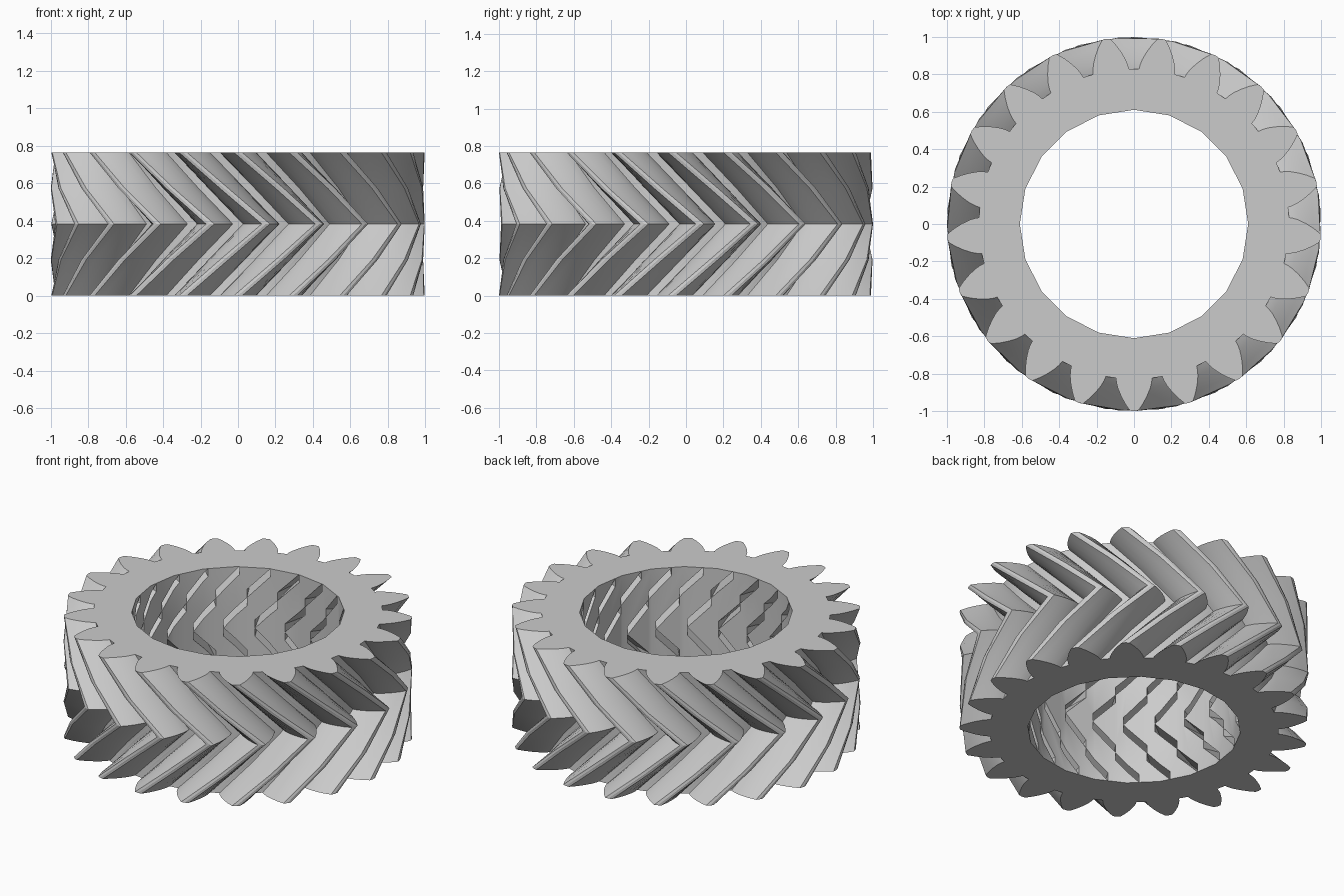
import bpy, bmesh
from math import sin, cos, pi, radians

cube = bpy.data.objects.get("Cube")
if cube:
    bpy.data.objects.remove(cube, do_unlink=True)

TEETH = 21
HEIGHT = 0.765
BORE = 0.61
PITCH = 2 * pi / TEETH
TWIST = 1.5 * PITCH          # turn from an end face to the middle
SLICES = 4                   # two layers in each half

metal = bpy.data.materials.new("plain_grey")
metal.use_nodes = True
grey = (0.6, 0.6, 0.6, 1)
metal.diffuse_color = grey
metal.node_tree.nodes["Principled BSDF"].inputs["Base Color"].default_value = grey

# Half tooth: radius and half angle of the gap beside it, in degrees
FLANK = [(0.828, 1.9), (0.85, 2.2), (0.88, 2.9), (0.92, 4.2), (0.96, 5.7), (0.997, 7.3)]
right = [(FLANK[0][0], -PITCH / 2)] + [(r, radians(g) - PITCH / 2) for r, g in FLANK]
left = [(r, -a) for r, a in reversed(right)]
PROFILE = [(0, 0)] + right + [(1.0, 0)] + left


def tooth_segment(centre):
    """One wedge from the axis to a tooth tip, twisted one way and then back."""
    bm = bmesh.new()
    rings = []
    for k in range(SLICES + 1):
        t = k / SLICES
        turn = centre + TWIST * (1 - abs(2 * t - 1))
        rings.append([bm.verts.new((r * cos(a + turn), r * sin(a + turn), HEIGHT * t))
                      for r, a in PROFILE])
    n = len(PROFILE)
    for k in range(SLICES):
        low, high = rings[k], rings[k + 1]
        for i in range(n):
            j = (i + 1) % n
            a, b, c, d = low[i], low[j], high[j], high[i]
            # The splits mirror at the middle, leaving slits between wedges
            if k < SLICES // 2:
                tris = ((a, b, c), (a, c, d))
            else:
                tris = ((a, b, d), (b, c, d))
            for tri in tris:
                bm.faces.new(tri)
    bm.faces.new(list(reversed(rings[0])))
    bm.faces.new(rings[-1])
    mesh = bpy.data.meshes.new("tooth_segment")
    bm.to_mesh(mesh)
    bm.free()
    return mesh


def add_object(name, mesh):
    obj = bpy.data.objects.new(name, mesh)
    bpy.context.collection.objects.link(obj)
    return obj


# Cutter for the twenty-sided bore
bm = bmesh.new()
bmesh.ops.create_cone(bm, cap_ends=True, segments=20, radius1=BORE, radius2=BORE, depth=2)
for v in bm.verts:
    v.co.z += HEIGHT / 2
cutter_mesh = bpy.data.meshes.new("bore_cutter")
bm.to_mesh(cutter_mesh)
bm.free()
cutter = add_object("bore_cutter", cutter_mesh)
cutter.hide_render = True

# Bore every wedge and gather them in one gear
gear_bm = bmesh.new()
for i in range(TEETH):
    segment = add_object("tooth_segment", tooth_segment(pi / 2 + (i + 0.5) * PITCH))
    cut = segment.modifiers.new("bore", 'BOOLEAN')
    cut.operation = 'DIFFERENCE'
    cut.solver = 'EXACT'
    cut.object = cutter
    depsgraph = bpy.context.evaluated_depsgraph_get()
    bored = bpy.data.meshes.new_from_object(segment.evaluated_get(depsgraph))
    gear_bm.from_mesh(bored)
    bpy.data.meshes.remove(bored)
    bpy.data.objects.remove(segment, do_unlink=True)
bpy.data.objects.remove(cutter, do_unlink=True)
bmesh.ops.remove_doubles(gear_bm, verts=gear_bm.verts, dist=0.0001)
for f in gear_bm.faces:
    f.material_index = 0

gear_mesh = bpy.data.meshes.new("herringbone_gear")
gear_bm.to_mesh(gear_mesh)
gear_bm.free()
gear_mesh.materials.clear()
gear_mesh.materials.append(metal)
gear = add_object("herringbone_gear", gear_mesh)

# Smooth the flanks, keep the rims and tooth edges crisp
bpy.ops.object.select_all(action='DESELECT')
gear.select_set(True)
bpy.context.view_layer.objects.active = gear
bpy.ops.object.shade_smooth_by_angle(angle=radians(30))
